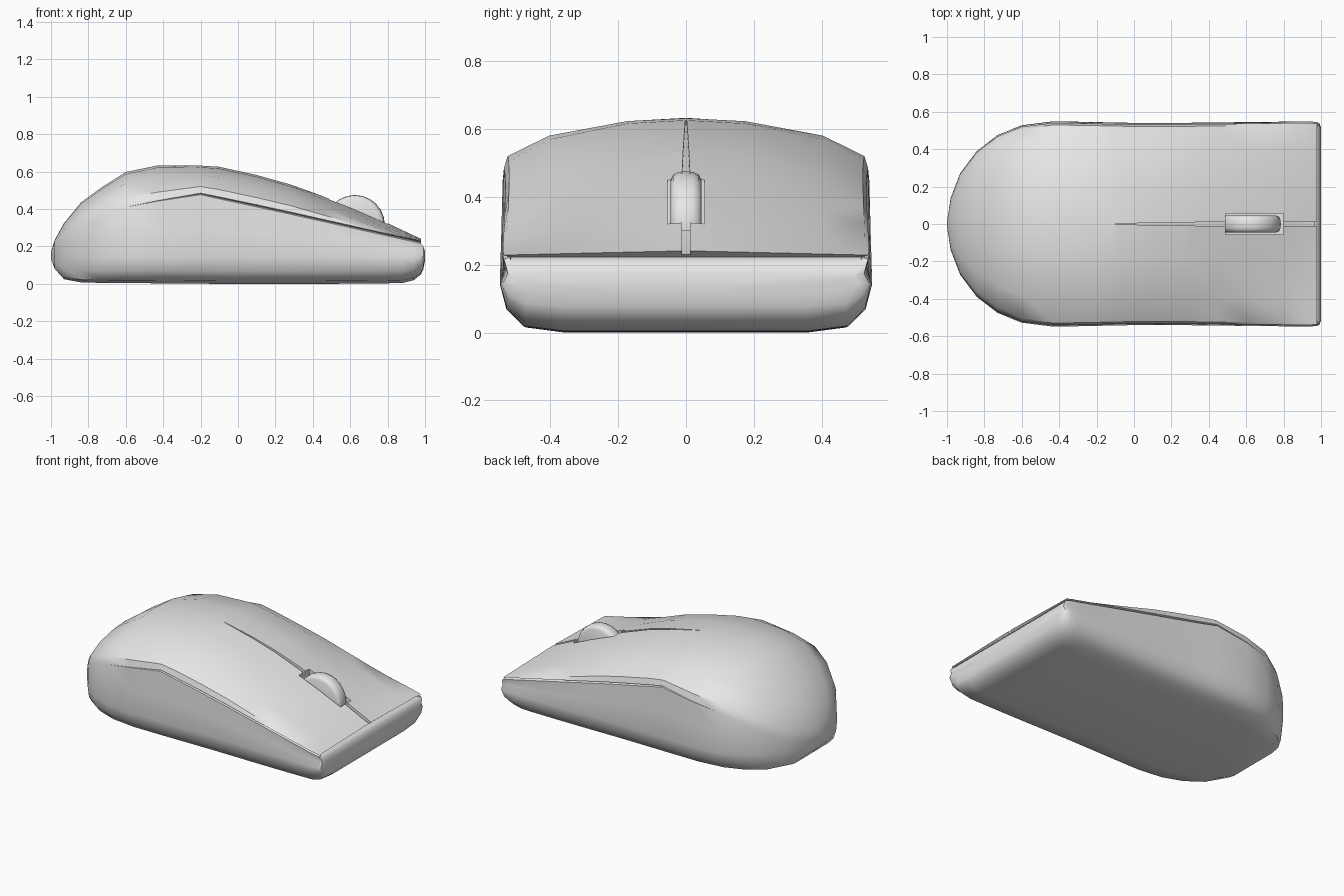
import bpy, bmesh, math

if "Cube" in bpy.data.objects:
    bpy.data.objects.remove(bpy.data.objects["Cube"])

grey = bpy.data.materials.new("light grey plastic")
grey.diffuse_color = (0.8, 0.8, 0.8, 1)
grey.use_nodes = True
grey.node_tree.nodes["Principled BSDF"].inputs["Base Color"].default_value = grey.diffuse_color


def loft(name, rings):
    """Skin a list of closed rings and cap both ends."""
    bm = bmesh.new()
    rows = [[bm.verts.new(p) for p in ring] for ring in rings]
    n = len(rows[0])
    for a, b in zip(rows, rows[1:]):
        for i in range(n):
            j = (i + 1) % n
            bm.faces.new((a[i], a[j], b[j], b[i]))
    bm.faces.new(rows[0])
    bm.faces.new(rows[-1])
    bmesh.ops.remove_doubles(bm, verts=bm.verts, dist=0.0004)
    bmesh.ops.recalc_face_normals(bm, faces=bm.faces)
    mesh = bpy.data.meshes.new(name)
    bm.to_mesh(mesh)
    bm.free()
    ob = bpy.data.objects.new(name, mesh)
    bpy.context.collection.objects.link(ob)
    mesh.materials.append(grey)
    return ob


def activate(ob):
    bpy.ops.object.select_all(action='DESELECT')
    ob.select_set(True)
    bpy.context.view_layer.objects.active = ob


def cut(ob, cutter):
    cutter.hide_render = True
    mod = ob.modifiers.new("cut", 'BOOLEAN')
    mod.operation = 'DIFFERENCE'
    mod.solver = 'EXACT'
    mod.object = cutter
    activate(ob)
    bpy.ops.object.modifier_apply(modifier=mod.name)
    bpy.data.objects.remove(cutter)


def mix(a, b, t):
    return a + (b - a) * min(1, max(0, t))


def half_section(x, w, zb, zs, zt, nose=False):
    """Right half of a cross-section, from bottom centre to top centre."""
    low = [zb + k * (0.15 - zb) for k in (0.1, 0.45, 0.95)]
    depth = 0 if nose else mix(0, 0.018, (x + 0.55) / 0.7)
    gap = 0 if nose else mix(0, 0.012, (x + 0.55) / 0.5)
    rear = (-0.55 - x) / 0.3          # rounder towards the back
    front = (x - 0.25) / 0.7          # straighter towards the front
    pts = [(0, zb), (0.66 * w, zb), (0.87 * w, low[0]), (0.965 * w, low[1]), (w, low[2]),
           (mix(0.992, 0.972, front) * w, (low[2] + zs - gap) / 2),
           (0.985 * w, zs - gap), (0.985 * w - depth, zs - gap / 2), (0.985 * w, zs)]
    for y, z, yr, zr, zf in ((0.965, 0.24, 0.92, 0.4, 0.05),
                             (0.74, 0.65, 0.66, 0.75, 0.27),
                             (0.32, 0.94, 0.3, 0.95, 0.69)):
        f = mix(mix(z, zr, rear), zf, front)
        pts.append((mix(y, yr, rear) * w, zs + f * (zt - zs)))
    pts.append((0, zt))
    return [(x, y, z) for y, z in pts]


def full(half):
    return half + [(x, -y, z) for x, y, z in half[-2:0:-1]]


# Stations along the body: x, half width, bottom, seam height, crown height
stations = [
    (-1.0, 0.012, 0.135, 0.155, 0.17), (-0.98, 0.14, 0.08, 0.175, 0.235),
    (-0.93, 0.27, 0.025, 0.215, 0.325), (-0.84, 0.39, 0.008, 0.29, 0.435),
    (-0.73, 0.475, 0.005, 0.36, 0.515), (-0.6, 0.528, 0.004, 0.41, 0.598),
    (-0.43, 0.549, 0.003, 0.445, 0.633), (-0.2, 0.545, 0.001, 0.485, 0.632),
    (-0.1, 0.542, 0.0, 0.465, 0.626), (0.1, 0.54, 0.0, 0.423, 0.582),
    (0.28, 0.541, 0.0, 0.384, 0.532), (0.45, 0.543, 0.0, 0.346, 0.471),
    (0.62, 0.545, 0.001, 0.308, 0.404), (0.8, 0.547, 0.003, 0.268, 0.325),
    (0.88, 0.548, 0.005, 0.25, 0.287), (0.94, 0.548, 0.02, 0.237, 0.259),
    (0.978, 0.545, 0.05, 0.228, 0.241)]
halves = [half_section(*s) for s in stations]

# Undercut below the front edge of the buttons, then the rounded nose
lip = halves[-1]
seam = lip[6][2]
halves.append(lip[:8] + [(0.955, y * 0.96, seam + 0.006) for x, y, z in lip[8:]])
halves.append(lip[:7] + [(0.978, lip[7][1], seam)]
              + [(0.978, y * 0.96, seam) for x, y, z in lip[8:]])
halves.append(half_section(0.991, 0.54, 0.078, 0.2, 0.2, True))
halves.append(half_section(1.0, 0.515, 0.125, 0.172, 0.172, True))
body = loft("mouse_body", [full(h) for h in halves])


def crown(x):
    for a, b in zip(stations, stations[1:]):
        if a[0] <= x <= b[0]:
            return mix(a[4], b[4], (x - a[0]) / (b[0] - a[0]))
    return stations[-1][4]


# Tapered slot between the two buttons
slot_rings = []
for x in (-0.1, 0.1, 0.28, 0.45, 0.62, 0.8, 0.94, 1.02):
    w = mix(0.002, 0.012, (x + 0.1) / 0.58)
    z, d = crown(x), mix(0.012, 0.024, (x + 0.1) / 0.5)
    slot_rings.append([(x, -w, z - d), (x, w, z - d), (x, w, z + 0.1), (x, -w, z + 0.1)])
cut(body, loft("slot_cutter", slot_rings))

# Wheel well
cut(body, loft("well_cutter", [[(x, -0.055, 0.13), (x, 0.055, 0.13), (x, 0.055, 0.7),
                                (x, -0.055, 0.7)] for x in (0.49, 0.8)]))
activate(body)
bpy.ops.object.shade_smooth_by_angle(angle=math.radians(42))

# Scroll wheel with rounded rims
profile = [(-0.045, 0.135), (-0.038, 0.151), (-0.022, 0.158), (0, 0.16),
           (0.022, 0.158), (0.038, 0.151), (0.045, 0.135)]
wheel = loft("scroll_wheel", [
    [(0.625 + r * math.cos(i * math.tau / 24), y, 0.315 + r * math.sin(i * math.tau / 24))
     for i in range(24)] for y, r in profile])
activate(wheel)
bpy.ops.object.shade_smooth_by_angle(angle=math.radians(50))
